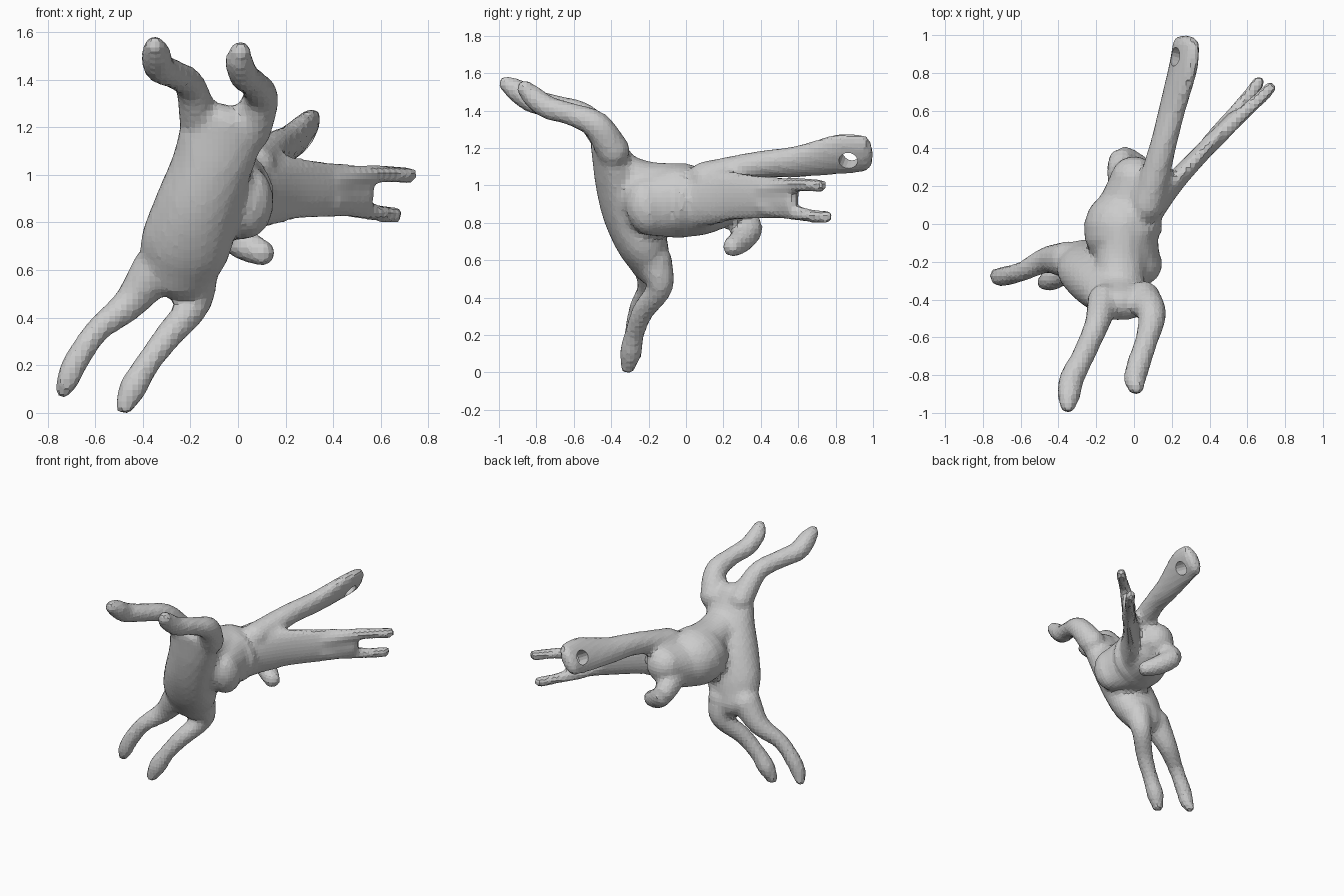
import bpy, bmesh, math
from mathutils import Vector


def spline(pts, n=5):
    """Catmull-Rom resampling of (x, y, z, ra, rb) points."""
    p = [Vector(q) for q in pts]
    p = [p[0] * 2 - p[1]] + p + [p[-1] * 2 - p[-2]]
    out = []
    for i in range(1, len(p) - 2):
        a, b, c, d = p[i - 1:i + 3]
        for k in range(n):
            t = k / n
            out.append(0.5 * (2 * b + (c - a) * t + (2 * a - 5 * b + 4 * c - d) * t * t
                              + (3 * b - a - 3 * c + d) * t ** 3))
    return out + [p[-2]]


def loft(bm, pts, side=(1, 0, 0), seg=20):
    """Closed tube with elliptical sections and rounded ends."""
    pts = [q if len(q) == 5 else (*q, q[3]) for q in pts]
    s = spline(pts)
    pos = [Vector(q[:3]) for q in s]
    rings = []
    last = len(s) - 1
    for i, q in enumerate(s):
        t = (pos[min(i + 1, last)] - pos[max(i - 1, 0)]).normalized()
        ring = [(pos[i], t, q[3], q[4])]
        if i in (0, last):
            sign = -1 if i == 0 else 1
            r = min(q[3], q[4])
            for a in (25, 50, 75):
                a = math.radians(a)
                ring.append((pos[i] + t * sign * r * math.sin(a), t,
                             q[3] * math.cos(a), q[4] * math.cos(a)))
            if i == 0:
                ring.reverse()
        rings += ring
    loops = []
    for c, t, ra, rb in rings:
        u = Vector(side)
        u = (u - t * u.dot(t)).normalized()
        v = t.cross(u)
        loops.append([bm.verts.new(c + u * ra * math.cos(2 * math.pi * k / seg)
                                   + v * rb * math.sin(2 * math.pi * k / seg))
                      for k in range(seg)])
    for a, b in zip(loops, loops[1:]):
        for k in range(seg):
            j = (k + 1) % seg
            bm.faces.new((a[k], a[j], b[j], b[k]))
    bm.faces.new(loops[0][::-1])
    bm.faces.new(loops[-1])


bm = bmesh.new()
# torso
loft(bm, [(-0.26, -0.19, 0.60, .16, .11), (-0.22, -0.24, 0.72, .19, .14),
          (-0.17, -0.30, 0.88, .18, .15), (-0.11, -0.36, 1.05, .17, .13),
          (-0.06, -0.42, 1.22, .18, .09)])
# neck
loft(bm, [(-0.08, -0.36, 1.08, .13, .11), (-0.07, -0.20, 1.03, .13, .11),
          (-0.05, 0.0, 1.03, .12, .10)])
# head
loft(bm, [(0.035, -0.21, 0.90, .115, .16), (-0.055, -0.05, 0.93, .21, .20),
          (-0.02, 0.10, 0.92, .17, .17), (0.0, 0.23, 0.95, .13, .13)])
# chin piece under the head
loft(bm, [(-0.04, 0.18, 0.90, .10), (-0.065, 0.34, 0.80, .07),
          (0.02, 0.30, 0.725, .068), (0.10, 0.25, 0.685, .055)], (0, 0, 1))
# raised arms
loft(bm, [(-0.16, -0.40, 1.22, .085), (-0.20, -0.54, 1.385, .065),
          (-0.27, -0.70, 1.435, .06), (-0.33, -0.82, 1.465, .065),
          (-0.345, -0.91, 1.525, .06), (-0.35, -0.96, 1.555, .042)])
loft(bm, [(0.05, -0.39, 1.20, .09), (0.095, -0.48, 1.335, .075),
          (0.065, -0.62, 1.395, .06), (0.025, -0.74, 1.43, .062),
          (0.005, -0.82, 1.49, .058), (0.01, -0.86, 1.53, .045)])
# hanging legs
loft(bm, [(-0.35, -0.19, 0.61, .10), (-0.46, -0.19, 0.47, .07),
          (-0.59, -0.25, 0.36, .052), (-0.68, -0.275, 0.23, .052),
          (-0.715, -0.28, 0.15, .047), (-0.735, -0.27, 0.105, .033)])
loft(bm, [(-0.18, -0.17, 0.60, .10), (-0.185, -0.14, 0.47, .07),
          (-0.29, -0.23, 0.34, .058), (-0.38, -0.275, 0.22, .052),
          (-0.44, -0.295, 0.12, .058), (-0.475, -0.31, 0.045, .04)])
# long tilted ear, flat at its end
loft(bm, [(0.07, 0.10, 1.05, .09, .09), (0.145, 0.38, 1.12, .075, .07),
          (0.20, 0.60, 1.14, .09, .062), (0.26, 0.83, 1.18, .12, .054),
          (0.275, 0.95, 1.185, .112, .05)], (0.5, 0, 0.86))
# upright blade ear with two prongs
loft(bm, [(0.06, 0.06, 0.94, .16, .09), (0.22, 0.23, 0.955, .135, .055),
          (0.40, 0.42, 0.95, .115, .045), (0.535, 0.565, 0.945, .105, .038)], (0, 0, 1))
loft(bm, [(0.40, 0.42, 0.99, .05), (0.54, 0.55, 1.015, .04),
          (0.65, 0.65, 1.015, .035), (0.72, 0.72, 1.01, .034)], (0, 0, 1))
loft(bm, [(0.40, 0.42, 0.90, .05), (0.50, 0.55, 0.87, .04),
          (0.60, 0.67, 0.85, .035), (0.66, 0.75, 0.845, .034)], (0, 0, 1))
bmesh.ops.recalc_face_normals(bm, faces=bm.faces)
mesh = bpy.data.meshes.new("leaping_animal")
bm.to_mesh(mesh)
bm.free()
body = bpy.data.objects.new("leaping_animal", mesh)
bpy.context.collection.objects.link(body)

# hole near the ear tip
bpy.ops.mesh.primitive_cylinder_add(vertices=16, radius=0.05, depth=0.4,
                                    location=(0.265, 0.875, 1.165))
cutter = bpy.context.object
cutter.name = "ear_hole_cutter"
cutter.hide_render = True
cutter.rotation_euler = Vector((0.84, -0.18, -0.49)).to_track_quat('Z', 'Y').to_euler()

# fuse the parts into one coarse skin, then cut the hole
bpy.context.view_layer.objects.active = body
remesh = body.modifiers.new("fuse", 'REMESH')
remesh.mode = 'VOXEL'
remesh.voxel_size = 0.024
cut = body.modifiers.new("ear_hole", 'BOOLEAN')
cut.operation = 'DIFFERENCE'
cut.object = cutter
for name in ("fuse", "ear_hole"):
    bpy.ops.object.modifier_apply(modifier=name)
bpy.data.objects.remove(cutter)

# stand on the ground
low = min(v.co.z for v in body.data.vertices)
for v in body.data.vertices:
    v.co.z -= low
for f in body.data.polygons:
    f.use_smooth = False
